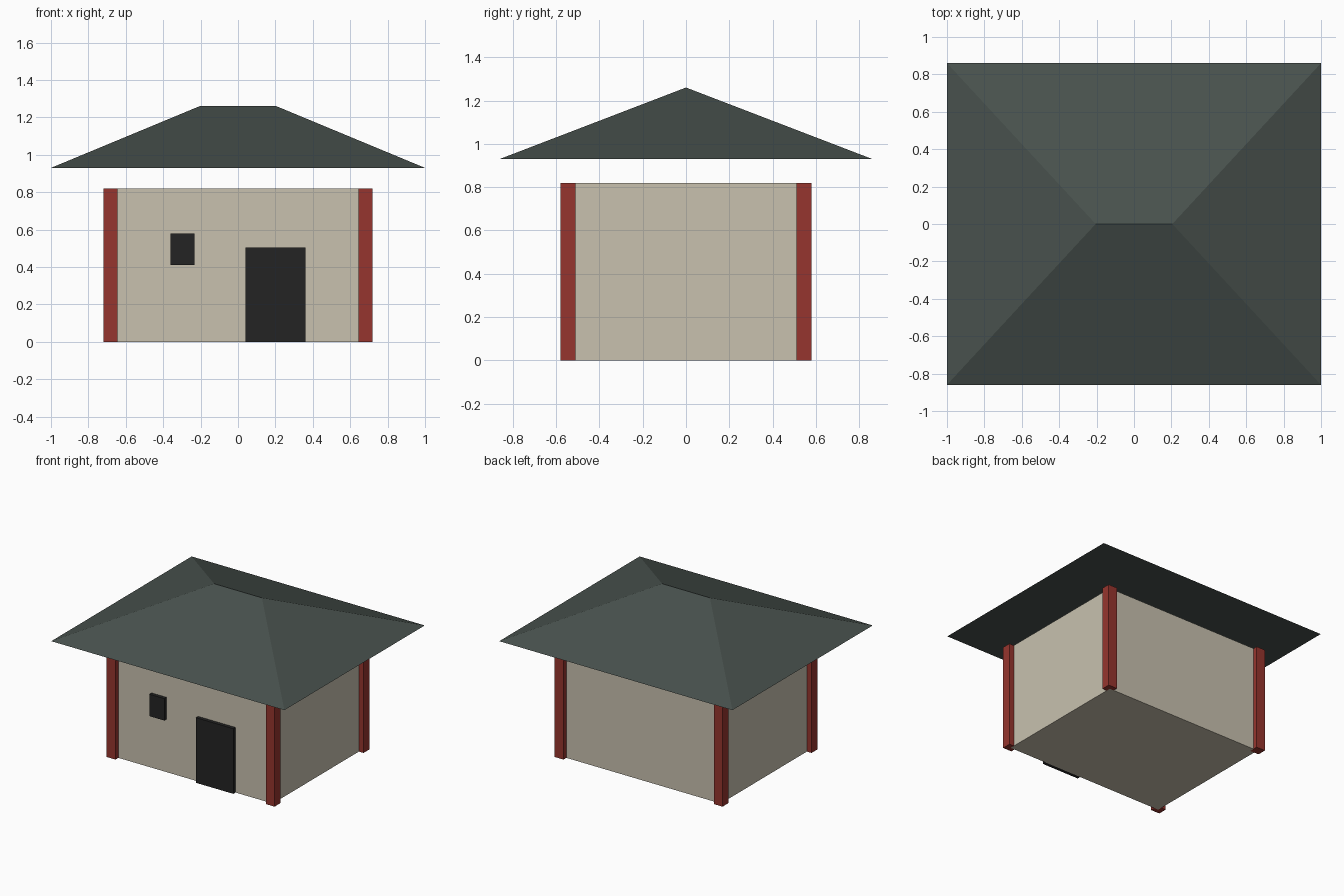
import bpy, bmesh

if "Cube" in bpy.data.objects:
    bpy.data.objects.remove(bpy.data.objects["Cube"])


def material(name, rgb):
    # convert 0-255 sRGB to linear
    lin = [((c / 255 + 0.055) / 1.055) ** 2.4 for c in rgb]
    m = bpy.data.materials.new(name)
    m.diffuse_color = (*lin, 1)
    m.use_nodes = True
    m.node_tree.nodes["Principled BSDF"].inputs["Base Color"].default_value = m.diffuse_color
    return m


PLASTER = material("beige plaster", (200, 193, 175))
RED = material("red timber", (150, 53, 46))
SLATE = material("dark green slate", (72, 81, 77))
BLACK = material("near black", (36, 36, 36))


def box(name, x, y, z, mat):
    """Box from (min, max) ranges; returns its bmesh-built object."""
    bm = bmesh.new()
    bmesh.ops.create_cube(bm, size=1)
    for v in bm.verts:
        for i, (lo, hi) in enumerate((x, y, z)):
            v.co[i] = hi if v.co[i] > 0 else lo
    mesh = bpy.data.meshes.new(name)
    bm.to_mesh(mesh)
    bm.free()
    mesh.materials.append(mat)
    ob = bpy.data.objects.new(name, mesh)
    bpy.context.collection.objects.link(ob)
    return ob


# Walls
box("walls", (-0.68, 0.68), (-0.545, 0.545), (0, 0.82), PLASTER)

# Corner posts, standing proud of the walls
for sx, side in ((-1, "left"), (1, "right")):
    for sy, end in ((-1, "front"), (1, "back")):
        x = sorted((sx * 0.645, sx * 0.72))
        y = sorted((sy * 0.51, sy * 0.58))
        box(f"{end}_{side}_post", x, y, (0, 0.82), RED)

# Door and window panels on the front
box("door", (0.04, 0.36), (-0.572, -0.53), (0, 0.505), BLACK)
box("window", (-0.36, -0.232), (-0.572, -0.53), (0.41, 0.58), BLACK)

# Hipped roof: a box whose top is pinched into a short ridge
roof = box("roof", (-1, 1), (-0.86, 0.86), (0.93, 1.26), SLATE)
bm = bmesh.new()
bm.from_mesh(roof.data)
for v in bm.verts:
    if v.co.z > 1:
        v.co.x *= 0.205
        v.co.y = 0
bmesh.ops.remove_doubles(bm, verts=bm.verts, dist=0.001)
bm.to_mesh(roof.data)
bm.free()
